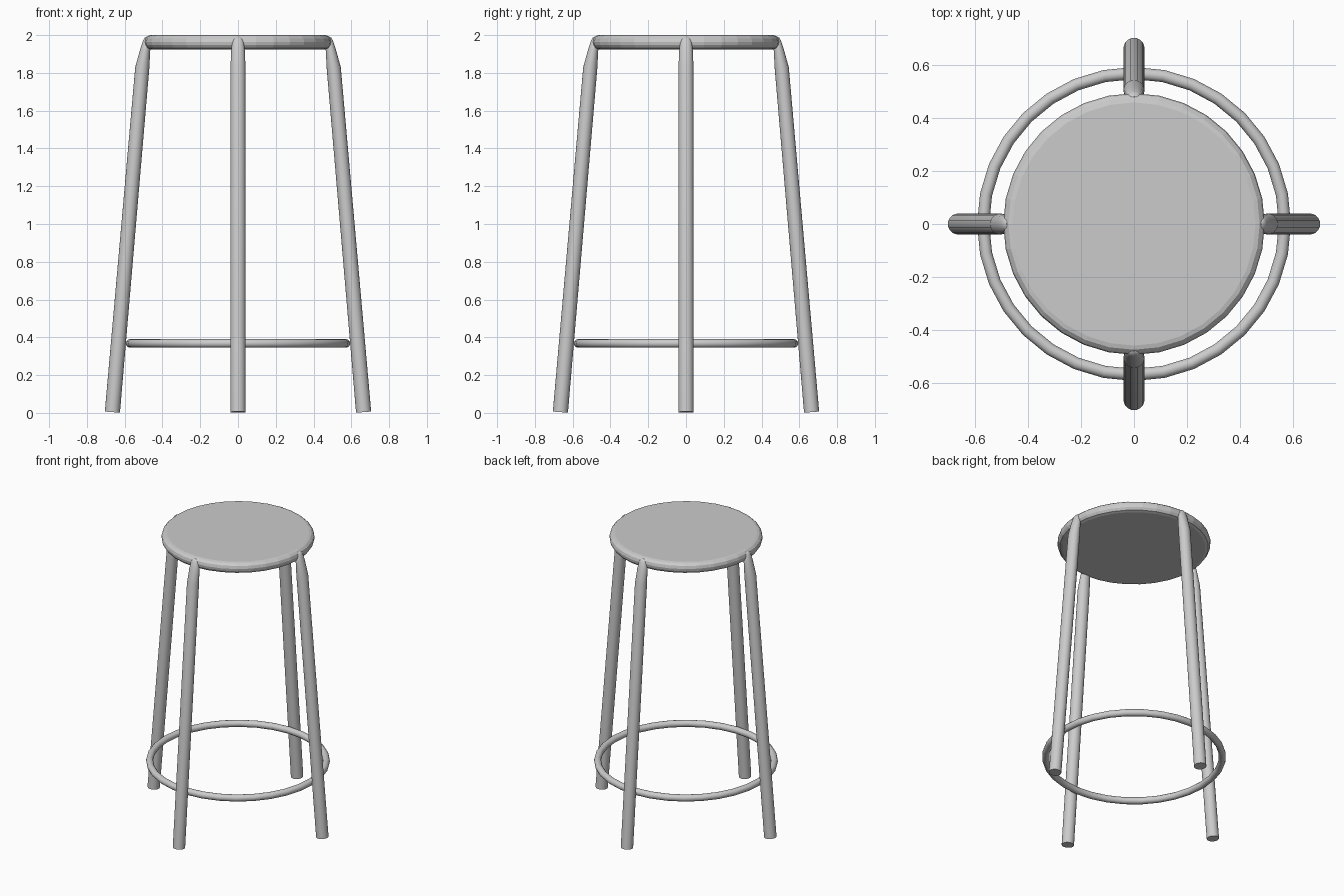
import bpy, bmesh, math
from mathutils import Vector, Matrix

if "Cube" in bpy.data.objects:
    bpy.data.objects.remove(bpy.data.objects["Cube"])


def make_object(name, bm, smooth=True):
    bmesh.ops.recalc_face_normals(bm, faces=bm.faces)
    mesh = bpy.data.meshes.new(name)
    bm.to_mesh(mesh)
    bm.free()
    ob = bpy.data.objects.new(name, mesh)
    bpy.context.collection.objects.link(ob)
    if smooth:
        bpy.ops.object.select_all(action='DESELECT')
        ob.select_set(True)
        bpy.context.view_layer.objects.active = ob
        bpy.ops.object.shade_smooth_by_angle(angle=math.radians(35))
    return ob


def loft(bm, rings, closed=False):
    """Bridge consecutive rings of points; cap the ends or close the loop."""
    loops = [[bm.verts.new(p) for p in ring] for ring in rings]
    pairs = list(zip(loops, loops[1:]))
    if closed:
        pairs.append((loops[-1], loops[0]))
    else:
        bm.faces.new(loops[0])
        bm.faces.new(loops[-1])
    for a, b in pairs:
        n = len(a)
        for i in range(n):
            j = (i + 1) % n
            bm.faces.new((a[i], a[j], b[j], b[i]))


def circle(r, z, n):
    return [(r * math.cos(math.tau * i / n), r * math.sin(math.tau * i / n), z)
            for i in range(n)]


# Round seat with softened rim
bm = bmesh.new()
seat_profile = [(0.462, 1.925), (0.481, 1.931), (0.492, 1.947),
                (0.495, 1.964), (0.490, 1.983), (0.476, 1.996), (0.460, 2.0)]
loft(bm, [circle(r, z, 32) for r, z in seat_profile])
make_object("seat", bm, smooth=False)

# Foot ring
bm = bmesh.new()
ring_profile = [(0.571 + 0.023 * math.cos(math.tau * k / 12),
                 0.368 + 0.023 * math.sin(math.tau * k / 12)) for k in range(12)]
loft(bm, [circle(r, z, 32) for r, z in ring_profile], closed=True)
make_object("foot_ring", bm)

# Splayed legs, pinched where they meet the seat rim:
# centre x, centre z, radial half width, sideways half width, tilt of section
leg_sections = [(0.665, 0.004, 0.040, 0.040, 0.08),
                (0.507, 1.825, 0.037, 0.040, 0.17),
                (0.491, 1.920, 0.026, 0.036, 0.30),
                (0.482, 1.967, 0.020, 0.030, 0.30),
                (0.479, 1.983, 0.014, 0.021, 0.30),
                (0.477, 1.990, 0.006, 0.009, 0.30)]
for name, angle in (("right_leg", 0), ("back_leg", 90), ("left_leg", 180), ("front_leg", 270)):
    turn = Matrix.Rotation(math.radians(angle), 3, 'Z')
    rings = []
    for x, z, rx, ry, tilt in leg_sections:
        ring = []
        for i in range(20):
            a = math.tau * i / 20
            dx = rx * math.cos(a)
            ring.append(turn @ Vector((x + dx, ry * math.sin(a), z + dx * tilt)))
        rings.append(ring)
    bm = bmesh.new()
    loft(bm, rings)
    make_object(name, bm)
